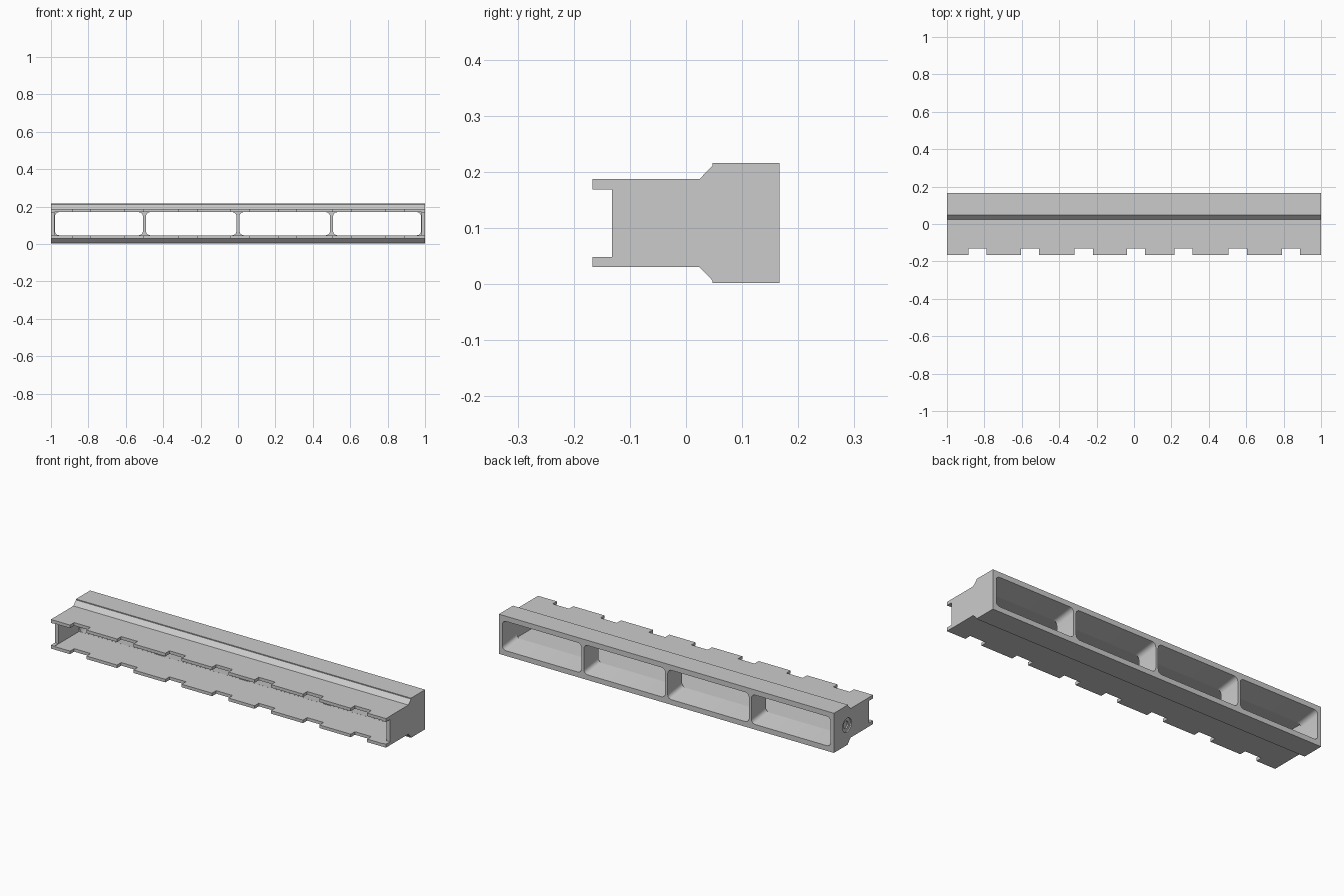
import bpy
import bmesh
from math import pi, sin, cos
from mathutils import Matrix

if "Cube" in bpy.data.objects:
    bpy.data.objects.remove(bpy.data.objects["Cube"], do_unlink=True)

MID = 0.1085          # height of the symmetry plane
WALL = 0.02           # end wall thickness
RIB = 0.014           # partition thickness

grey = bpy.data.materials.new("light_grey")
grey.use_nodes = True
grey.diffuse_color = (0.6, 0.6, 0.6, 1)
grey.node_tree.nodes["Principled BSDF"].inputs["Base Color"].default_value = (0.6, 0.6, 0.6, 1)


def loft(name, rings):
    """Closed solid through a list of equally long point rings."""
    bm = bmesh.new()
    loops = [[bm.verts.new(p) for p in ring] for ring in rings]
    for a, b in zip(loops, loops[1:]):
        for i in range(len(a)):
            j = (i + 1) % len(a)
            bm.faces.new((a[i], a[j], b[j], b[i]))
    bm.faces.new(loops[0])
    bm.faces.new(loops[-1])
    bmesh.ops.recalc_face_normals(bm, faces=bm.faces)
    mesh = bpy.data.meshes.new(name)
    bm.to_mesh(mesh)
    bm.free()
    obj = bpy.data.objects.new(name, mesh)
    mesh.materials.append(grey)
    bpy.context.collection.objects.link(obj)
    return obj


def box(name, x0, x1, y0, y1, z0, z1):
    return loft(name, [[(x, y0, z0), (x, y1, z0), (x, y1, z1), (x, y0, z1)] for x in (x0, x1)])


def rounded(x0, x1, half, y, r=0.022, steps=5):
    """Rounded rectangle facing along y."""
    ring = []
    corners = ((x1 - r, half - r), (x0 + r, half - r), (x0 + r, r - half), (x1 - r, r - half))
    for k, (cx, cz) in enumerate(corners):
        for s in range(steps + 1):
            a = (k + s / steps) * pi / 2
            ring.append((cx + r * cos(a), y, MID + cz + r * sin(a)))
    return ring


def disc(name, x0, x1, y, radius, n=32):
    return loft(name, [[(x, y + radius * cos(2 * pi * i / n), MID + radius * sin(2 * pi * i / n))
                        for i in range(n)] for x in (x0, x1)])


# Outer body: upper half profile (y, height above middle), mirrored down
upper = [(-0.132, 0.06), (-0.167, 0.06), (-0.167, 0.0785), (0.024, 0.0785),
         (0.047, 0.102), (0.047, 0.107), (0.167, 0.107)]
profile = upper + [(y, -h) for y, h in reversed(upper)]
body = loft("beam_body", [[(x, y, MID + h) for y, h in profile] for x in (-1, 1)])

# Long open channel behind the front lips
cutters = [box("channel_cutter", WALL - 1, 1 - WALL, -0.2, 0.045, MID - 0.062, MID + 0.062)]

# Four tapered pockets opening at the back
for i in range(4):
    left, right = -1 + i * 0.5, -0.5 + i * 0.5
    x0 = left + (WALL if i == 0 else RIB / 2)
    x1 = right - (WALL if i == 3 else RIB / 2)
    x0 += 0.0005
    x1 -= 0.0005
    cutters.append(loft("pocket_cutter", [rounded(x0, x1, 0.081, 0.18),
                                          rounded(x0 + 0.001, x1 - 0.001, 0.061, 0.04)]))

# Notches through both front lips
for x in (-0.837, -0.556, -0.268, 0.011, 0.265, 0.554, 0.839):
    cutters.append(box("notch_cutter", x - 0.049, x + 0.049, -0.2, -0.1315, -0.1, 0.3))

# Round recess with a centre hole in the right end
cutters.append(disc("recess_cutter", -1.01, -0.993, 0.055, 0.038))
cutters.append(disc("hole_cutter", -1.01, -0.986, 0.055, 0.02))

# Apply the cuts, then drop the cutters
for cutter in cutters:
    cutter.hide_render = True
    mod = body.modifiers.new(cutter.name, 'BOOLEAN')
    mod.operation = 'DIFFERENCE'
    mod.solver = 'EXACT'
    mod.object = cutter
bpy.context.view_layer.update()
result = bpy.data.meshes.new_from_object(body.evaluated_get(bpy.context.evaluated_depsgraph_get()))
body.modifiers.clear()
body.data = result
body.data.materials.clear()
body.data.materials.append(grey)
for poly in body.data.polygons:
    poly.material_index = 0
for cutter in cutters:
    bpy.data.objects.remove(cutter, do_unlink=True)

# Smooth the rounded corners, keep the edges crisp
bpy.ops.object.select_all(action='DESELECT')
body.select_set(True)
bpy.context.view_layer.objects.active = body
bpy.ops.object.shade_smooth_by_angle(angle=pi / 6)
